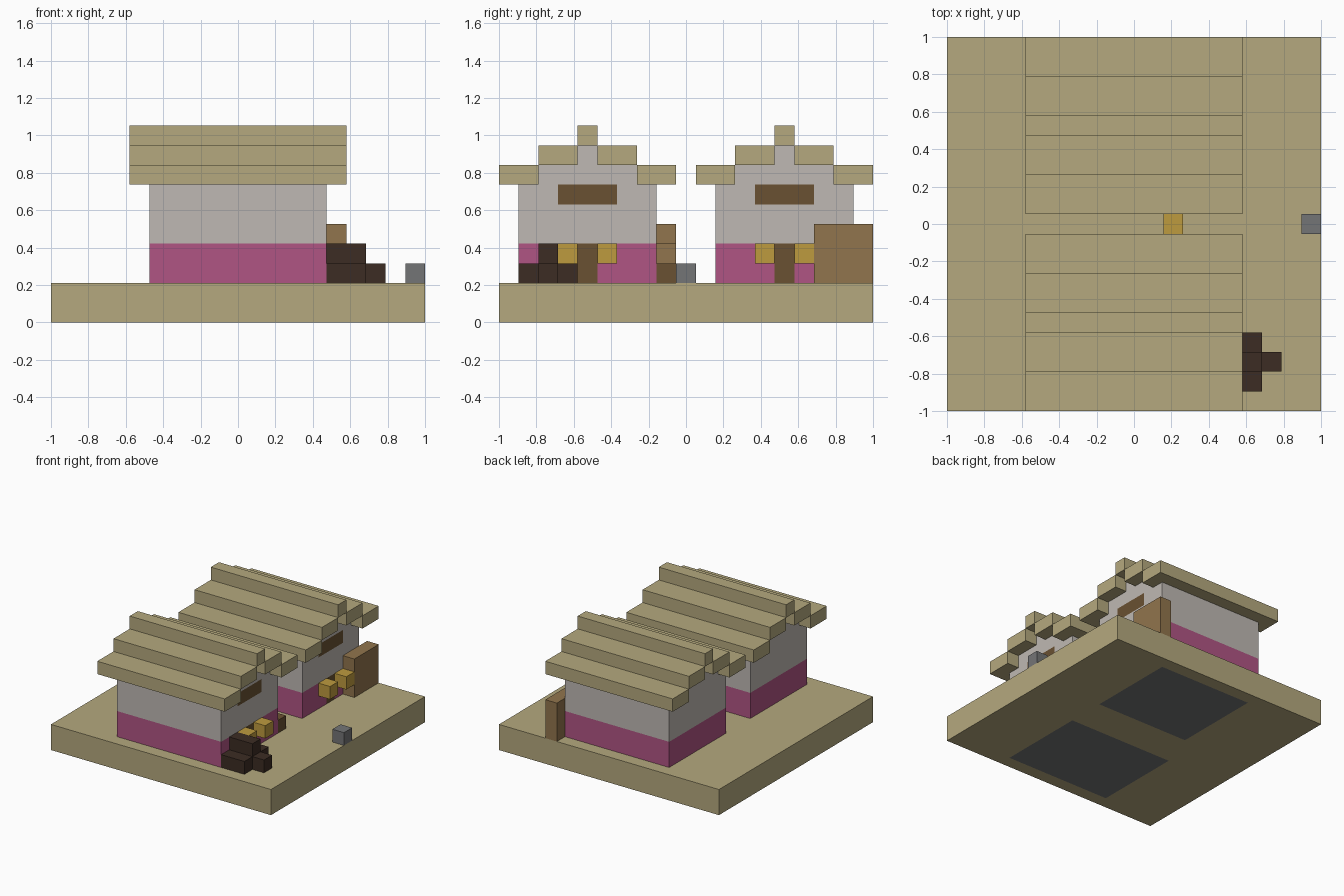
import bpy, bmesh
from mathutils import Vector

if "Cube" in bpy.data.objects:
    bpy.data.objects.remove(bpy.data.objects["Cube"])

U = 2 / 19      # edge of one block
MID = 9.5       # centre of the plot, in blocks


def material(name, rgb):
    lin = [((c / 255 + 0.055) / 1.055) ** 2.4 for c in rgb] + [1]
    m = bpy.data.materials.new(name)
    m.use_nodes = True
    m.diffuse_color = lin
    m.node_tree.nodes["Principled BSDF"].inputs["Base Color"].default_value = lin
    return m


SAND = material("sandstone", (181, 169, 126))
PLASTER = material("pale plaster", (191, 185, 179))
PINK = material("pink clay", (176, 85, 132))
WOOD = material("dark wood", (106, 81, 50))
CRATE = material("light wood", (145, 117, 77))
LOG = material("charred log", (60, 44, 35))
GOLD = material("gold", (190, 155, 62))
STONE = material("grey stone", (116, 117, 118))


def point(x, y, z):
    return Vector(((x - MID) * U, (y - MID) * U, z * U))


def add_box(bm, x, y, z):
    """Box between (low, high) block coordinates on each axis."""
    v = [bm.verts.new(point(a, b, c)) for c in z for b in y for a in x]
    for f in ((0, 2, 3, 1), (4, 5, 7, 6), (0, 1, 5, 4),
              (2, 6, 7, 3), (0, 4, 6, 2), (1, 3, 7, 5)):
        bm.faces.new([v[i] for i in f])


def cut(bm, axis, values):
    """Slice the mesh at block coordinates along one axis."""
    normal = Vector([float(i == axis) for i in range(3)])
    for value in values:
        bmesh.ops.bisect_plane(bm, geom=bm.verts[:] + bm.edges[:] + bm.faces[:],
                               plane_co=point(value, value, value), plane_no=normal)


def paint(bm, rule):
    bm.normal_update()
    for f in bm.faces:
        c = f.calc_center_median() / U
        f.material_index = rule(c.x + MID, c.y + MID, c.z, f.normal)


def finish(name, bm, mats):
    bmesh.ops.recalc_face_normals(bm, faces=bm.faces[:])
    mesh = bpy.data.meshes.new(name)
    bm.to_mesh(mesh)
    bm.free()
    for m in mats:
        mesh.materials.append(m)
    ob = bpy.data.objects.new(name, mesh)
    bpy.context.collection.objects.link(ob)


def boxes(name, mat, *parts):
    bm = bmesh.new()
    for p in parts:
        add_box(bm, *p)
    finish(name, bm, [mat])


# Ground slab with a stone foundation under each house
bm = bmesh.new()
add_box(bm, (0, 19), (0, 19), (0, 2))
cut(bm, 0, (5, 6, 14))
cut(bm, 1, (1, 8, 11, 18))


def ground_rule(x, y, z, n):
    front = 5 < x < 14 and 1 < y < 8
    rear = 6 < x < 14 and 11 < y < 18
    return int(n.z < -0.5 and (front or rear))


paint(bm, ground_rule)
finish("ground", bm, [SAND, STONE])


def house(label, c):
    # Walls: stepped gable profile extruded across the house
    half = [(3.5, 2), (3.5, 7), (2.5, 7), (2.5, 8), (0.5, 8), (0.5, 9)]
    profile = half + [(-y, z) for y, z in reversed(half)]
    bm = bmesh.new()
    face = bm.faces.new([bm.verts.new(point(5, c + y, z)) for y, z in profile])
    ext = bmesh.ops.extrude_face_region(bm, geom=[face])
    bmesh.ops.translate(bm, vec=(9 * U, 0, 0),
                        verts=[g for g in ext["geom"] if isinstance(g, bmesh.types.BMVert)])
    bmesh.ops.recalc_face_normals(bm, faces=bm.faces[:])
    cut(bm, 2, (4, 6, 7))
    cut(bm, 1, (c - 1.5, c - 0.5, c + 0.5, c + 1.5))

    def wall_rule(x, y, z, n):
        door = abs(y - c) < 0.5 and z < 4
        window = abs(y - c) < 1.5 and 6 < z < 7
        if n.x > 0.5 and (door or window):
            return 2
        return 1 if z < 4 else 0

    paint(bm, wall_rule)
    finish(label + "_house_walls", bm, [PLASTER, PINK, WOOD])

    # Roof: ridge and two steps down each side
    span = (4, 15)
    parts = [(span, (c - 0.5, c + 0.5), (9, 10))]
    for near, z in ((0.5, 8), (2.5, 7)):
        for s in (-1, 1):
            y = sorted((c + s * near, c + s * (near + 2)))
            parts.append((span, y, (z, z + 1)))
    boxes(label + "_house_roof", SAND, *parts)

    # Lamps either side of the door
    boxes(label + "_door_lamps", GOLD,
          *[((14, 15), (c + o - 0.5, c + o + 0.5), (3, 4)) for o in (-1, 1)])


house("front", 4.5)
house("rear", 14.5)

# Log pile beside the front door
boxes("log_pile", LOG,
      ((14, 16), (1, 2), (2, 3)),
      ((14, 16), (2, 3), (2, 4)),
      ((14, 16), (3, 4), (2, 3)),
      ((16, 17), (2, 3), (2, 3)))

# Crates, and the steps between the houses
boxes("tall_crate", CRATE, ((14, 15), (16, 19), (2, 5)))
boxes("alley_post", WOOD, ((13, 14), (8, 9), (2, 3)))
boxes("alley_crates", CRATE,
      ((12, 13), (8, 9), (2, 4)),
      ((11, 12), (8, 9), (2, 5)))

# Loose blocks
boxes("gold_block", GOLD, ((11, 12), (9, 10), (2, 3)))
boxes("stone_block", STONE, ((18, 19), (9, 10), (2, 3)))
